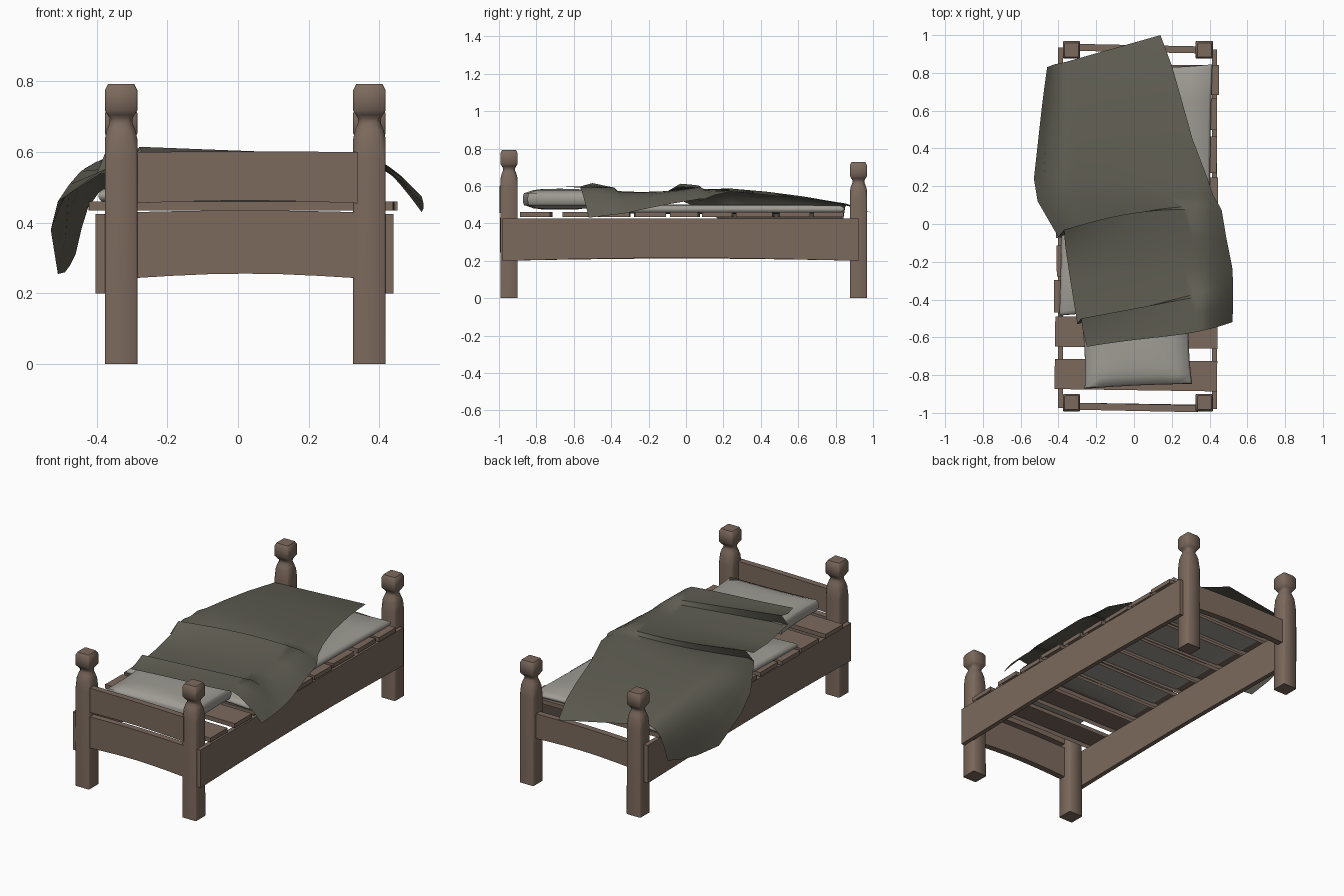
import bpy, bmesh, math, random
from mathutils import Matrix, Vector

if "Cube" in bpy.data.objects:
    bpy.data.objects.remove(bpy.data.objects["Cube"])

random.seed(4)


def material(name, rgb):
    m = bpy.data.materials.new(name)
    m.diffuse_color = (*rgb, 1)
    m.use_nodes = True
    m.node_tree.nodes["Principled BSDF"].inputs["Base Color"].default_value = m.diffuse_color
    return m


WOOD = material("wood", (0.20, 0.142, 0.11))
CLOTH = material("blanket_cloth", (0.115, 0.11, 0.085))
LINEN = material("linen", (0.35, 0.335, 0.3))


def finish(name, bm, mat, angle=35):
    bmesh.ops.recalc_face_normals(bm, faces=bm.faces)
    me = bpy.data.meshes.new(name)
    bm.to_mesh(me)
    bm.free()
    me.materials.append(mat)
    ob = bpy.data.objects.new(name, me)
    bpy.context.collection.objects.link(ob)
    bpy.ops.object.select_all(action='DESELECT')
    ob.select_set(True)
    bpy.context.view_layer.objects.active = ob
    bpy.ops.object.shade_smooth_by_angle(angle=math.radians(angle))
    return ob


def loft(bm, rings):
    """Skin closed rings of points and cap both ends."""
    vs = [[bm.verts.new(p) for p in r] for r in rings]
    n = len(vs[0])
    for a, b in zip(vs, vs[1:]):
        for i in range(n):
            bm.faces.new((a[i], a[(i + 1) % n], b[(i + 1) % n], b[i]))
    bm.faces.new(vs[0][::-1])
    bm.faces.new(vs[-1])


def post(name, x, y, height):
    """Square post with chamfered corners, a waist and a block cap."""
    d = height - 0.79
    rings = []
    for z, w, c in ((0, .046, .004), (.58 + d, .046, .006), (.635 + d, .046, .016),
                    (.66 + d, .040, .018), (.678 + d, .033, .016), (.692 + d, .032, .012),
                    (.702 + d, .038, .008), (.715 + d, .046, .005), (.772 + d, .046, .005),
                    (.79 + d, .037, .005)):
        k = w - c
        rings.append([(x + a, y + b, z) for a, b in
                      ((w, -k), (w, k), (k, w), (-k, w), (-w, k), (-w, -k), (-k, -w), (k, -w))])
    bm = bmesh.new()
    loft(bm, rings)
    finish(name, bm, WOOD, 50)


def plank(name, start, end, thick, z0, z1, bow_low=0.0, bow_high=0.0):
    """Upright board between two plan points, edges bowed in the middle."""
    a, b = Vector((*start, 0)), Vector((*end, 0))
    side = (b - a).normalized().cross(Vector((0, 0, 1))) * thick / 2
    rings = []
    for i in range(7):
        t = i / 6
        p, s = a.lerp(b, t), math.sin(math.pi * t)
        lo, hi = Vector((0, 0, z0 + bow_low * s)), Vector((0, 0, z1 + bow_high * s))
        rings.append([p - side + lo, p + side + lo, p + side + hi, p - side + hi])
    bm = bmesh.new()
    loft(bm, rings)
    finish(name, bm, WOOD, 25)


# Corner posts
for sx, x in (("left", -.331), ("right", .372)):
    post(f"head_post_{sx}", x, -.946, .793)
    post(f"foot_post_{sx}", x, .922, .728)

# Side rails and end boards
plank("side_rail_left", (-.39, -.975), (-.39, .935), .027, .2, .425, .012)
plank("side_rail_right", (.427, -.98), (.427, .925), .027, .2, .425, .015)
plank("headboard_upper", (-.3, -.965), (.34, -.978), .037, .455, .6, .008, .002)
plank("headboard_lower", (-.3, -.965), (.34, -.975), .037, .243, .43, .013, .005)
plank("footboard", (-.3, .935), (.34, .922), .037, .272, .42, .012, .005)

# Loose slats, open underneath so the mattress shows through
slats = ((-.88, -.72), (-.655, -.495), (-.47, -.3), (-.275, -.11), (-.08, .07),
         (.09, .25), (.275, .47), (.495, .66), (.68, .84))
for i, (y0, y1) in enumerate(slats):
    bm = bmesh.new()
    bmesh.ops.create_cube(bm, size=1)
    low = [f for f in bm.faces if f.calc_center_median().z < -.4]
    bmesh.ops.delete(bm, geom=low, context='FACES_ONLY')
    shift = random.uniform(-.006, .01)
    bmesh.ops.transform(bm, verts=bm.verts, matrix=(
        Matrix.Translation((.012 + shift, (y0 + y1) / 2, .447)) @
        Matrix.Rotation(random.uniform(-.018, .012), 4, 'Z') @
        Matrix.Diagonal((.86, y1 - y0, .025, 1))))
    finish(f"slat_{i + 1}", bm, WOOD)


def cushion(name, centre, size, rot, edge, power):
    """Soft slab: a grid box whose thickness fades towards its border."""
    bm = bmesh.new()
    bmesh.ops.create_cube(bm, size=2)
    bmesh.ops.subdivide_edges(bm, edges=bm.edges, cuts=7, use_grid_fill=True)
    for v in bm.verts:
        x, y, z = v.co
        r = max(abs(x), abs(y))
        v.co.z = z * (edge + (1 - edge) * (1 - r ** power))
        pinch = 1 - .035 * z * z
        v.co.x = x * pinch * (1 - .03 * (1 - y * y))
        v.co.y = y * pinch * (1 - .03 * (1 - x * x))
    bmesh.ops.transform(bm, verts=bm.verts, matrix=(
        Matrix.Translation(centre) @ Matrix.Rotation(rot, 4, 'Z') @
        Matrix.Diagonal((*[s / 2 for s in size], 1))))
    finish(name, bm, LINEN, 60)


cushion("mattress", (.01, .18, .476), (.81, 1.33, .05), 0, .8, 6)
cushion("pillow", (.015, -.675, .529), (.57, .37, .112), .045, .58, 4)

# Blanket: each row is left edge xyz, right edge xyz, top height at left and right;
# two rows double back to make the pleats
rows = (
    (-.46, .83, .31, .14, 1.0, .455, .515, .455),
    (-.475, .72, .28, .20, .84, .50, .53, .50),
    (-.49, .60, .26, .24, .70, .525, .55, .525),
    (-.51, .42, .255, .31, .45, .55, .575, .55),
    (-.53, .24, .38, .39, .24, .57, .59, .57),
    (-.51, .12, .46, .42, .15, .55, .585, .58),
    (-.40, -.07, .54, .45, .10, .53, .555, .587),
    (-.37, -.03, .61, .465, .07, .53, .612, .592),
    (-.365, -.11, .56, .49, -.08, .505, .565, .575),
    (-.34, -.28, .55, .52, -.23, .475, .55, .572),
    (-.30, -.53, .555, .525, -.32, .455, .555, .577),
    (-.28, -.50, .615, .525, -.35, .45, .615, .584),
    (-.27, -.57, .594, .525, -.44, .44, .596, .59),
    (-.25, -.65, .59, .52, -.52, .43, .596, .59),
)
N = 24
bm = bmesh.new()
grid = []
for k, (xl, yl, zl, xr, yr, zr, tl, tr) in enumerate(rows):
    line = []
    for i in range(N + 1):
        u = i / N
        x = xl + (xr - xl) * u
        y = yl + (yr - yl) * u
        if k in (6, 7):
            y += .045 * math.sin(math.pi * u)
        if k == len(rows) - 1:
            y -= .02 * math.sin(math.pi * u * u)
        z = tl + (tr - tl) * u
        if x < -.36 and xl < -.37:                       # left overhang
            w = ((-.36 - x) / (-.36 - xl)) ** 1.6
            z += (zl - z) * w
            x += (xl - x) * .4 * math.sin(math.pi * w) * min(1, max(0, tl - zl) * 4)
        if x > .36 and xr > .37:                         # right overhang
            z += (zr - z) * ((x - .36) / (xr - .36)) ** 1.4
        line.append(bm.verts.new((x, y, z)))
    grid.append(line)
for a, b in zip(grid, grid[1:]):
    for i in range(N):
        bm.faces.new((a[i], b[i], b[i + 1], a[i + 1]))
finish("blanket", bm, CLOTH, 50)
